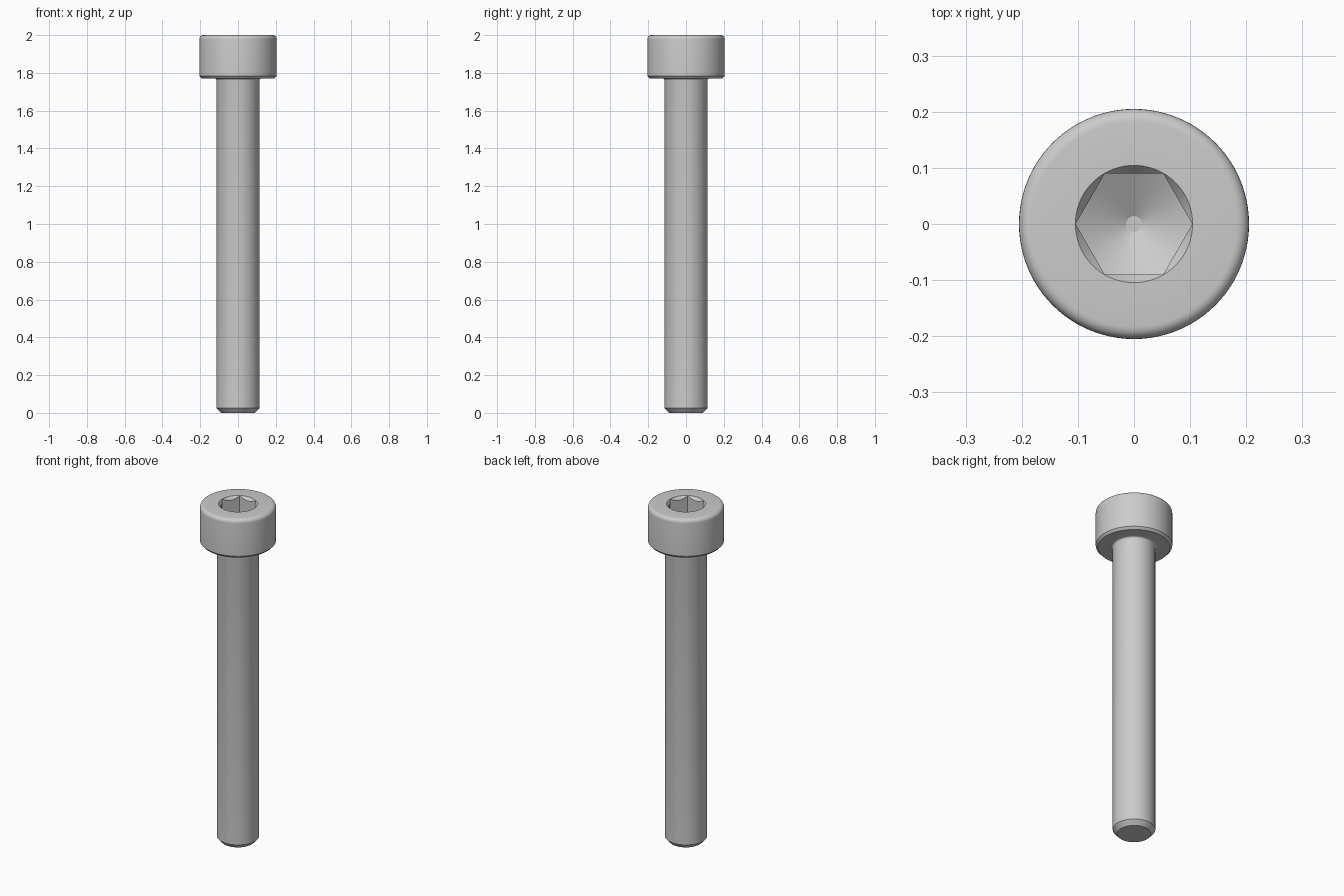
import bpy, bmesh, math

if "Cube" in bpy.data.objects:
    bpy.data.objects.remove(bpy.data.objects["Cube"])

SEG = 96


def lathe(name, profile, seg=SEG):
    """Closed solid of revolution from (radius, z) points, axis to axis."""
    bm = bmesh.new()
    verts = [bm.verts.new((r, 0, z)) for r, z in profile]
    edges = [bm.edges.new(p) for p in zip(verts, verts[1:])]
    bmesh.ops.spin(bm, geom=verts + edges, cent=(0, 0, 0), axis=(0, 0, 1),
                   angle=2 * math.pi, steps=seg, use_duplicate=False)
    bmesh.ops.remove_doubles(bm, verts=bm.verts, dist=1e-5)
    bmesh.ops.dissolve_degenerate(bm, edges=bm.edges, dist=1e-6)
    bmesh.ops.recalc_face_normals(bm, faces=bm.faces)
    me = bpy.data.meshes.new(name)
    bm.to_mesh(me)
    bm.free()
    ob = bpy.data.objects.new(name, me)
    bpy.context.collection.objects.link(ob)
    return ob


def boolean(ob, cutter, operation):
    """Apply a boolean, then remove the cutter."""
    bpy.ops.object.select_all(action='DESELECT')
    bpy.context.view_layer.objects.active = ob
    ob.select_set(True)
    mod = ob.modifiers.new("cut", 'BOOLEAN')
    mod.object, mod.operation, mod.solver = cutter, operation, 'EXACT'
    bpy.ops.object.modifier_apply(modifier=mod.name)
    bpy.data.objects.remove(cutter)


def arc(cr, cz, rad, a0, a1, n=6):
    """Arc points in the (radius, z) plane, angles in degrees."""
    return [(cr + rad * math.cos(math.radians(a0 + (a1 - a0) * i / n)),
             cz + rad * math.sin(math.radians(a0 + (a1 - a0) * i / n)))
            for i in range(n + 1)]


# Shaft with chamfered tip, fillet under the head, head with rounded top rim
profile = [(0, 0), (0.09, 0), (0.114, 0.026)]
profile += arc(0.124, 1.76, 0.01, 180, 90, 4)
profile += [(0.193, 1.77), (0.205, 1.783)]
profile += arc(0.183, 1.978, 0.022, 0, 90)
profile += [(0, 2.0)]
bolt = lathe("socket_head_bolt", profile)

# Hexagonal socket ending in a drill-point cone
socket = lathe("socket_cutter", [(0, 1.838), (0.014, 1.838), (0.14, 1.91),
                                 (0.14, 2.1), (0, 2.1)])
hexagon = lathe("hex_cutter", [(0, 1.7), (0.104, 1.7), (0.104, 2.2), (0, 2.2)], 6)
boolean(socket, hexagon, 'INTERSECT')
boolean(bolt, socket, 'DIFFERENCE')

# Conical lead-in around the socket mouth
lead_in = lathe("lead_in_cutter", [(0, 1.975), (0.0845, 1.975), (0.1045, 2.0),
                                   (0.1045, 2.05), (0, 2.05)])
boolean(bolt, lead_in, 'DIFFERENCE')

# Steel finish
steel = bpy.data.materials.new("steel_grey")
steel.diffuse_color = (0.6, 0.6, 0.6, 1)
steel.use_nodes = True
steel.node_tree.nodes["Principled BSDF"].inputs["Base Color"].default_value = steel.diffuse_color
bolt.data.materials.clear()
bolt.data.materials.append(steel)
for p in bolt.data.polygons:
    p.material_index = 0
bpy.ops.object.select_all(action='DESELECT')
bolt.select_set(True)
bpy.context.view_layer.objects.active = bolt
bpy.ops.object.shade_smooth_by_angle(angle=math.radians(25))
